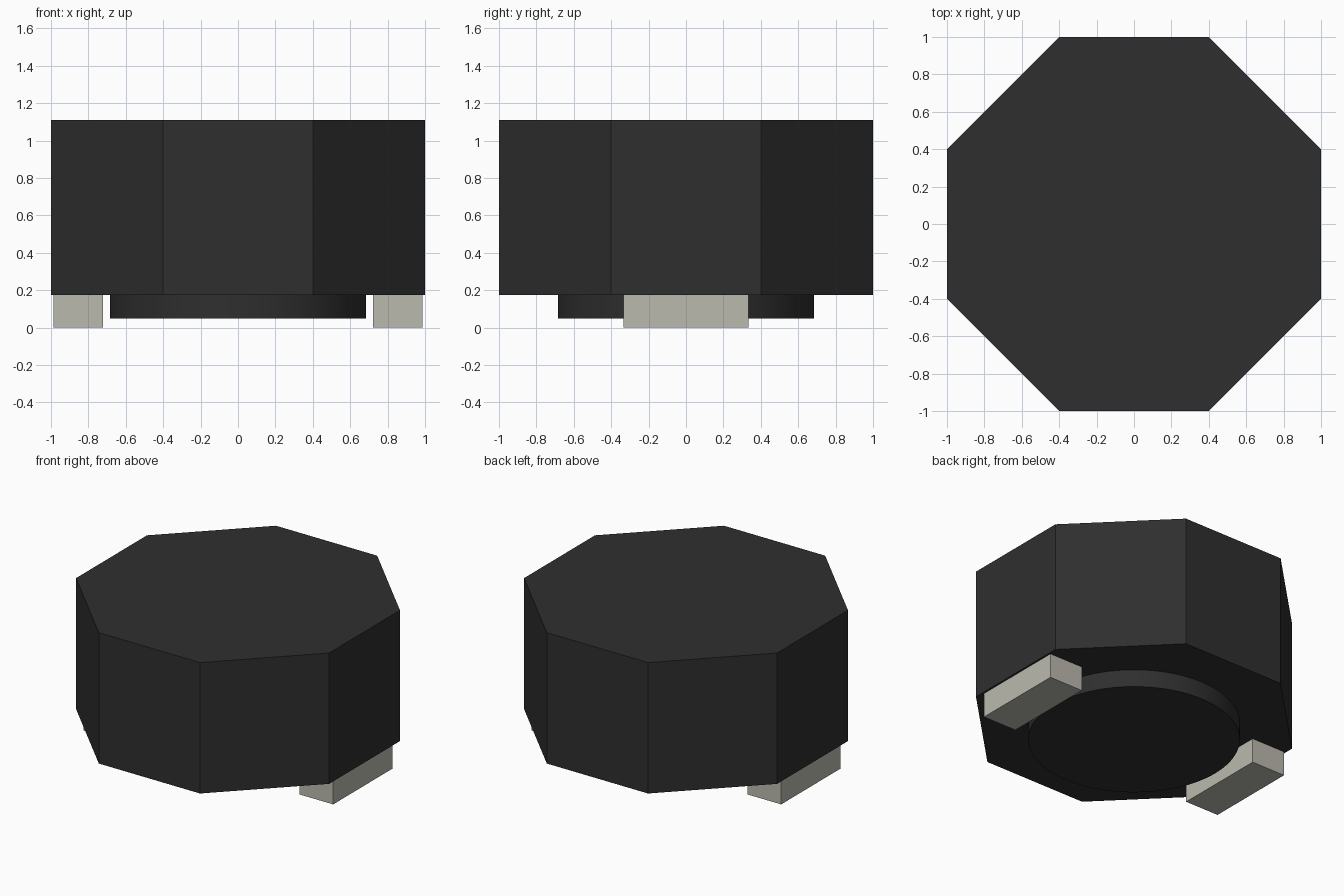
import bpy
import bmesh
import math

if "Cube" in bpy.data.objects:
    bpy.data.objects.remove(bpy.data.objects["Cube"], do_unlink=True)


def make_material(name, rgb):
    mat = bpy.data.materials.new(name)
    mat.use_nodes = True
    colour = (*rgb, 1.0)
    mat.diffuse_color = colour
    mat.node_tree.nodes["Principled BSDF"].inputs["Base Color"].default_value = colour
    return mat


def prism(name, outline, bottom, top, mat):
    """Extrude a flat outline from bottom to top."""
    bm = bmesh.new()
    base = bm.faces.new([bm.verts.new((x, y, bottom)) for x, y in outline])
    result = bmesh.ops.extrude_face_region(bm, geom=[base], use_keep_orig=True)
    for v in result["geom"]:
        if isinstance(v, bmesh.types.BMVert):
            v.co.z = top
    bmesh.ops.recalc_face_normals(bm, faces=bm.faces[:])
    mesh = bpy.data.meshes.new(name)
    bm.to_mesh(mesh)
    bm.free()
    mesh.materials.append(mat)
    obj = bpy.data.objects.new(name, mesh)
    bpy.context.collection.objects.link(obj)
    return obj


black = make_material("matte_black", (0.028, 0.028, 0.028))
metal = make_material("pale_metal", (0.50, 0.49, 0.43))

UNDERSIDE = 0.175

# Eight-sided body: a square with large cut corners
c = 0.4
octagon = [(1, -c), (1, c), (c, 1), (-c, 1), (-1, c), (-1, -c), (-c, -1), (c, -1)]
prism("body", octagon, UNDERSIDE, 1.11, black)

# Round base disc under the body
bpy.ops.mesh.primitive_cylinder_add(vertices=96, radius=0.685, depth=0.135,
                                    location=(0, 0, 0.1175))
disc = bpy.context.object
disc.name = "base_disc"
disc.data.materials.append(black)
bpy.ops.object.shade_smooth_by_angle(angle=math.radians(30))

# Contact pads on both sides
for name, side in (("left_pad", 1), ("right_pad", -1)):
    inner, outer, half = side * 0.722, side * 0.987, 0.335
    corners = [(inner, -half), (outer, -half), (outer, half), (inner, half)]
    prism(name, corners, 0, UNDERSIDE, metal)
